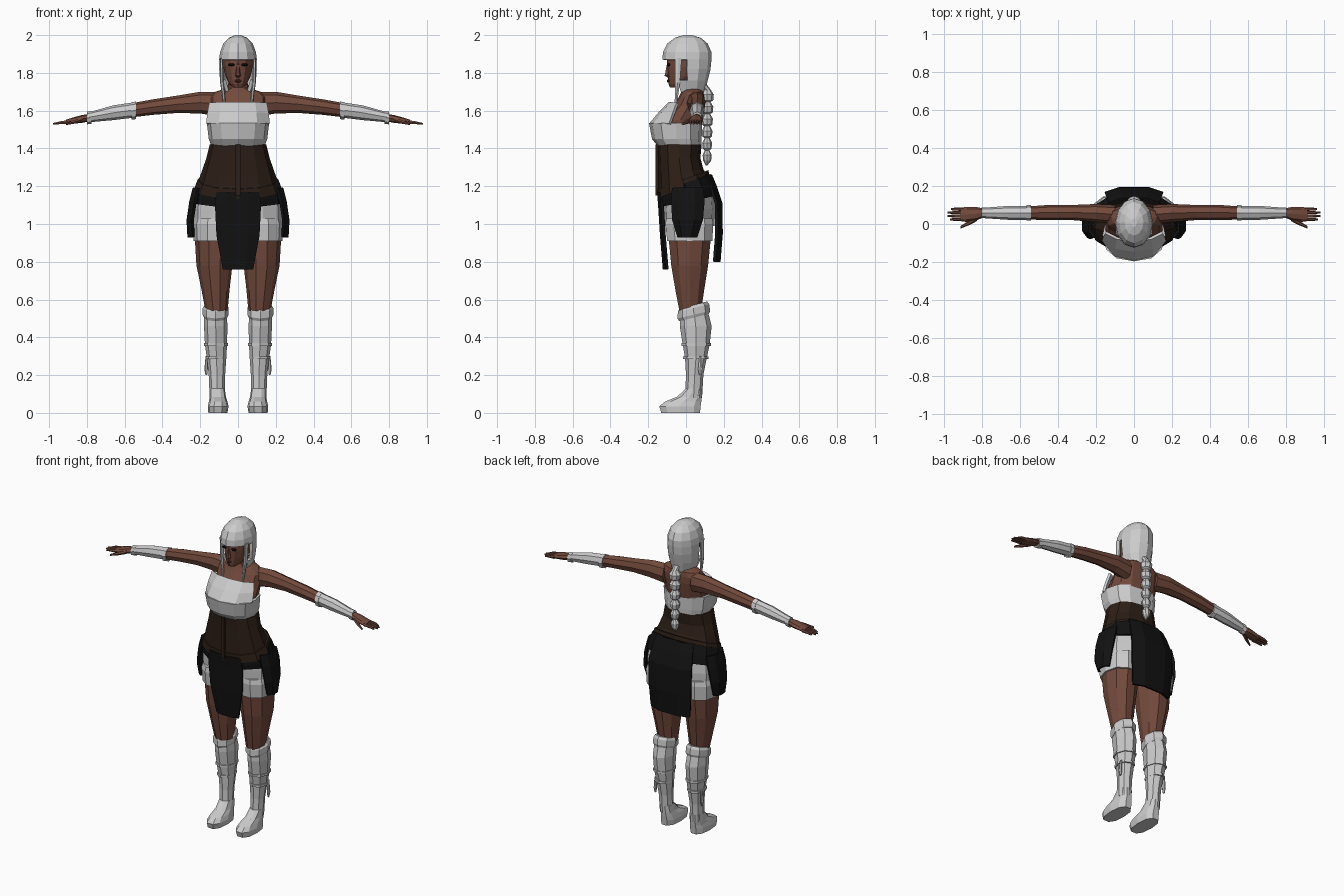
import bpy, bmesh
from math import cos, sin, pi


def material(name, rgb):
    m = bpy.data.materials.new(name)
    m.diffuse_color = (*rgb, 1)
    return m


SKIN = material("skin", (0.17, 0.068, 0.045))
LEATHER = material("leather", (0.025, 0.013, 0.008))
BLACK = material("black_cloth", (0.006, 0.006, 0.006))
LIP = material("lip", (0.09, 0.025, 0.022))


def finish(name, bm, mat=None, mirror=False, thick=0, offset=0):
    bmesh.ops.recalc_face_normals(bm, faces=bm.faces)
    me = bpy.data.meshes.new(name)
    bm.to_mesh(me)
    bm.free()
    ob = bpy.data.objects.new(name, me)
    bpy.context.collection.objects.link(ob)
    if mat:
        me.materials.append(mat)
    if thick:
        s = ob.modifiers.new("thickness", 'SOLIDIFY')
        s.thickness, s.offset = thick, offset
    if mirror:
        ob.modifiers.new("mirror", 'MIRROR').use_clip = False
    return ob


def spow(v, p):
    return (abs(v) ** p) * (1 if v >= 0 else -1)


def loft(name, rings, n=10, mat=None, mirror=False, axis='z', p=1.0, cut=None, thick=0):
    """Skin rings of (position, a0, a1, b0, b1[, tilt]); a/b are x/y for z lofts, y/z for x lofts."""
    bm = bmesh.new()
    loops = []
    for r in rings:
        t, a0, a1, b0, b1 = r[:5]
        tilt = r[5] if len(r) > 5 else 0
        loop = []
        for i in range(n):
            c, s = spow(cos(2 * pi * i / n), p), spow(sin(2 * pi * i / n), p)
            a, b = (a0 + a1 + c * (a1 - a0)) / 2, (b0 + b1 + s * (b1 - b0)) / 2
            loop.append(bm.verts.new((a, b, t + tilt * s) if axis == 'z' else (t, a, b)))
        loops.append(loop)
    for lo, hi in zip(loops, loops[1:]):
        for i in range(n):
            j = (i + 1) % n
            bm.faces.new((lo[i], lo[j], hi[j], hi[i]))
    if not cut:
        bm.faces.new(loops[0][::-1])
    bm.faces.new(loops[-1])
    if cut:
        gone = [f for f in bm.faces if cut(f.calc_center_median())]
        bmesh.ops.delete(bm, geom=gone, context='FACES')
    return finish(name, bm, mat, mirror, thick, -1)


def sym(*rings):
    """Rings centred on x = 0, given as (z, half width, y0, y1[, tilt])."""
    return [(r[0], -r[1], r[1], *r[2:]) for r in rings]


def sheet(name, rows, mat=None, mirror=False, thick=0.016):
    bm = bmesh.new()
    vs = [[bm.verts.new(q) for q in row] for row in rows]
    for a, b in zip(vs, vs[1:]):
        for i in range(len(a) - 1):
            bm.faces.new((a[i], a[i + 1], b[i + 1], b[i]))
    return finish(name, bm, mat, mirror, thick)


def blob(name, loc, size, mat=None, mirror=False):
    bm = bmesh.new()
    bmesh.ops.create_uvsphere(bm, u_segments=8, v_segments=5, radius=1)
    for v in bm.verts:
        v.co = [l + c * s for l, c, s in zip(loc, v.co, size)]
    return finish(name, bm, mat, mirror)


# Torso, neck and head
loft("torso", sym((1.40, .13, -.12, .07), (1.50, .145, -.165, .08), (1.55, .15, -.15, .09),
                  (1.63, .15, -.065, .10), (1.67, .15, -.04, .10), (1.70, .12, -.025, .095),
                  (1.72, .06, -.02, .075), (1.75, .05, -.025, .065), (1.80, .05, -.03, .06)),
     12, SKIN, p=.9)
loft("head", sym((1.722, .025, -.085, -.02), (1.74, .045, -.092, .03), (1.78, .066, -.095, .08),
                 (1.83, .078, -.1, .1), (1.88, .08, -.1, .1), (1.94, .06, -.07, .08)), 12, SKIN)
loft("nose", sym((1.775, .008, -.098, -.08), (1.785, .015, -.116, -.08), (1.80, .012, -.112, -.08),
                 (1.85, .007, -.102, -.08)), 6, SKIN)
blob("eye", (.034, -.091, 1.843), (.019, .009, .008), BLACK, True)
blob("mouth", (0, -.093, 1.757), (.02, .008, .008), LIP)

# Hair cap with a face opening, side locks and braid
loft("hair_cap", sym((1.70, .075, -.07, .10), (1.76, .095, -.10, .115), (1.82, .10, -.12, .13),
                     (1.87, .10, -.125, .135), (1.91, .095, -.122, .135), (1.955, .078, -.1, .115),
                     (1.985, .05, -.06, .08), (2.0, .015, -.015, .03)),
     12, cut=lambda c: c.z < 1.87 and c.y < -.02, thick=.018)
loft("side_lock", [(1.63, .066, .078, -.062, -.048), (1.68, .068, .084, -.06, -.04),
                   (1.75, .076, .095, -.06, -.03), (1.88, .08, .096, -.06, -.02)], 6, mirror=True)
braid = [(1.31, -.004, .004, .105, .113)]
for k in range(6):
    z, r = 1.335 + k * .064, .021 + k * .0022
    braid += [(z, -r, r, .112 - r, .112 + r), (z + .03, -r - .007, r + .007, .109 - r, .115 + r),
              (z + .055, -r * .6, r * .6, .112 - r * .6, .112 + r * .6)]
loft("braid", braid + [(1.74, -.025, .025, .06, .11)], 8)

# Arms, bracers and hands
loft("arm", [(.10, .0, .10, 1.57, 1.70), (.2, .01, .105, 1.585, 1.70), (.32, .02, .1, 1.588, 1.68),
             (.45, .02, .1, 1.578, 1.66), (.56, .024, .092, 1.565, 1.64), (.80, .035, .08, 1.543, 1.585)],
     8, SKIN, True, 'x')
loft("bracer", [(.56, .022, .095, 1.562, 1.643), (.66, .022, .095, 1.55, 1.628),
                (.795, .031, .085, 1.538, 1.59)], 8, None, True, 'x')
for name, x, e in (("bracer_cuff", .54, 0), ("wrist_band", .775, .013)):
    s = x * .16
    loft(name, [(x, .018 + e, .1 - e, 1.642 - s + e, 1.735 - s - e),
                (x + .025, .018 + e, .1 - e, 1.638 - s + e, 1.731 - s - e)], 8, None, True, 'x')
loft("palm", [(.785, .036, .08, 1.543, 1.583), (.83, .018, .09, 1.535, 1.576),
              (.88, .011, .09, 1.53, 1.562), (.91, .015, .085, 1.53, 1.552)], 8, SKIN, True, 'x')
for k, tip in enumerate((.967, .98, .98, .962)):
    y = .024 + k * .018
    loft(f"finger_{k + 1}", [(.895, y - .009, y + .009, 1.53, 1.552), (.94, y - .008, y + .008, 1.528, 1.545),
                             (tip, y - .005, y + .005, 1.525, 1.535)], 6, SKIN, True, 'x')
loft("thumb", [(.825, .015, .05, 1.54, 1.565), (.865, -.006, .018, 1.53, 1.552),
               (.91, -.024, -.01, 1.523, 1.535)], 6, SKIN, True, 'x')

# Strapless top: band plus rising front
loft("top_band", sym((1.41, .14, -.148, .08), (1.45, .155, -.18, .083), (1.535, .165, -.196, .085),
                     (1.537, .15, -.16, .075)), 12, p=.85)
sheet("top_front", [[(-w, ye, z), (-w * .6, ym, z), (0, yc, z), (w * .6, ym, z), (w, ye, z)]
                    for z, w, ye, ym, yc in ((1.53, .163, -.085, -.165, -.186),
                                             (1.585, .158, -.065, -.125, -.14),
                                             (1.64, .148, -.045, -.075, -.085))])

# Corset, waistband and belt
loft("corset", sym((1.19, .222, -.148, .122, .05), (1.27, .195, -.146, .092, .02),
                   (1.35, .167, -.148, .076), (1.42, .15, -.152, .083)), 12, LEATHER, p=.9)
loft("waistband", sym((1.185, .23, -.152, .13, .05), (1.235, .214, -.152, .118, .05)), 12, LEATHER, p=.9)
sheet("corset_busk", [[(-.012, -.153, z), (.012, -.153, z)] for z in (1.15, 1.28, 1.42)], LEATHER)
loft("belt", sym((1.12, .242, -.135, .165, .03), (1.16, .24, -.142, .155, .04),
                 (1.215, .222, -.148, .133, .05)), 12, BLACK, p=.9)

# Hanging cloth panels
sheet("front_panel", [[(-w, y + .015, z), (-w * .5, y, z), (w * .5, y, z), (w, y + .015, z)]
                      for z, w, y in ((1.17, .112, -.145), (1.10, .12, -.14),
                                      (.94, .112, -.13), (.76, .078, -.115))], BLACK)
sheet("back_panel", [[(-w, y - .025, z), (-w * .5, y, z), (w * .5, y, z), (w, y - .025, z)]
                     for z, w, y in ((1.26, .13, .13), (1.20, .14, .155), (1.11, .152, .185),
                                     (.95, .15, .187), (.80, .135, .175))], BLACK)
sheet("side_panel", [[(x - .025, y0, z), (x, y0 * .5, z), (x, y1 * .5, z), (x - .025, y1, z)]
                     for z, y0, y1, x in ((1.19, -.07, .09, .232), (1.12, -.075, .095, .25),
                                          (1.02, -.068, .085, .265), (.93, -.04, .055, .26))],
      BLACK, True)

# Shorts and thighs
loft("shorts_seat", sym((.99, .237, -.115, .15), (1.08, .24, -.12, .155), (1.15, .23, -.125, .15),
                        (1.22, .2, -.12, .12)), 12, p=.85)
loft("shorts_leg", [(.91, .008, .235, -.105, .145), (1.0, .0, .24, -.115, .15),
                    (1.03, .01, .23, -.11, .145)], 10, None, True, p=.9)
loft("thigh", [(.54, .055, .172, -.038, .083), (.65, .045, .193, -.06, .1), (.78, .03, .22, -.083, .122),
               (.95, .012, .23, -.1, .14)], 10, SKIN, True)

# Boots
loft("boot_shaft", [(.08, .07, .15, -.005, .085), (.20, .068, .155, .0, .092), (.29, .062, .165, -.005, .11),
                    (.36, .058, .175, -.017, .125), (.46, .056, .18, -.033, .136),
                    (.54, .06, .178, -.03, .115)], 8, None, True)
loft("boot_cuff", [(.505, .057, .18, -.035, .122, .02), (.52, .049, .187, -.045, .128, .02),
                   (.555, .049, .187, -.043, .123, .02), (.57, .057, .178, -.035, .112, .02)], 8, None, True)
for name, z, e in (("upper_strap", .355, 0), ("lower_strap", .285, .009)):
    loft(name, [(z + d, .053 + e, .181 - e, -.024 + e, .132 - e * 1.3) for d in (0, .014)], 8, None, True)
loft("boot_foot", [(0, .056, .157, -.135, .078), (.035, .05, .16, -.146, .082), (.06, .056, .154, -.115, .085),
                   (.085, .064, .15, -.05, .086), (.13, .07, .15, -.002, .086)], 10, None, True, p=.8)
loft("boot_tie", [(.20, .163, .172, .068, .082), (.23, .16, .178, .062, .088),
                  (.30, .16, .172, .07, .085)], 6, None, True)
